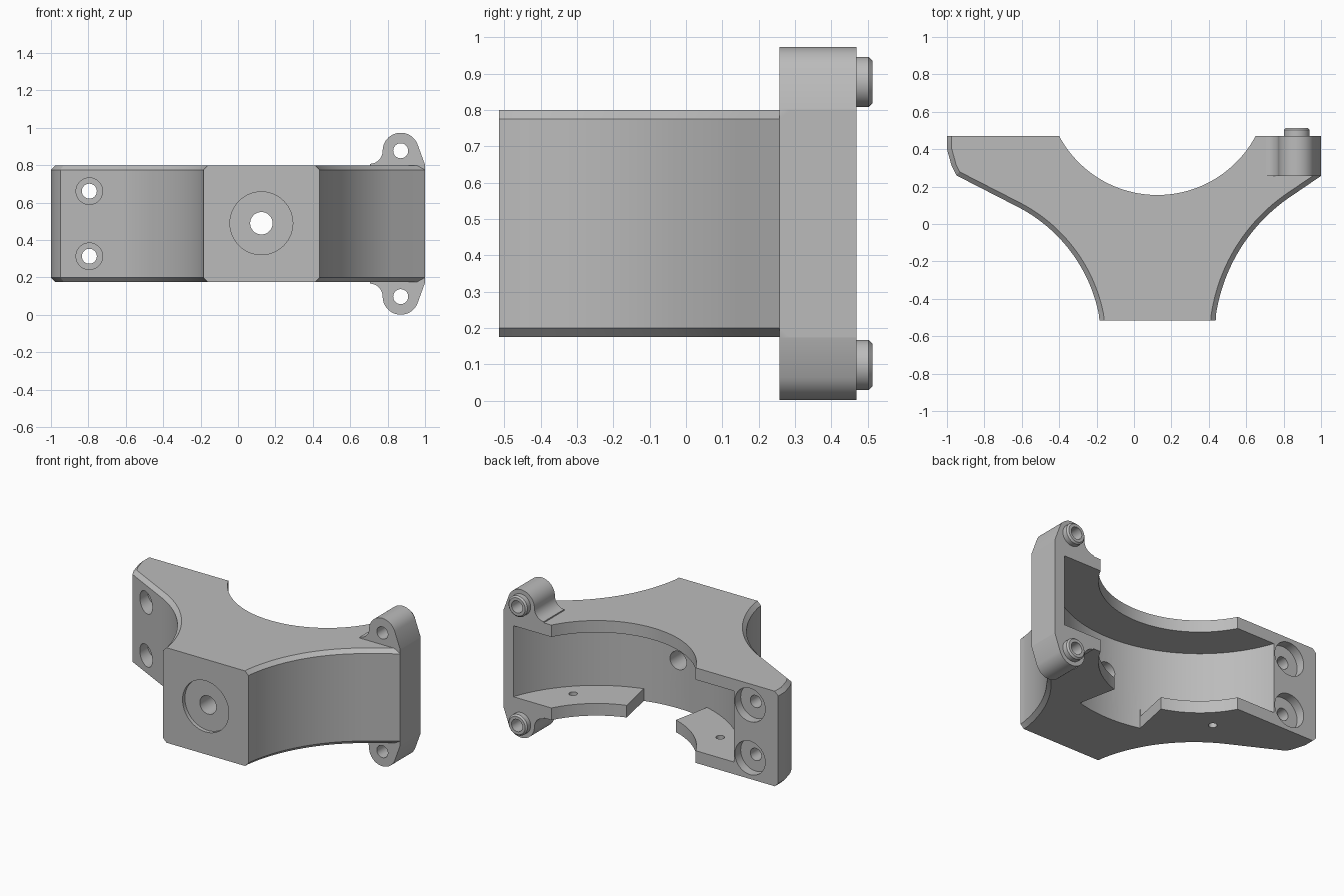
import bpy, bmesh
from math import cos, sin, radians

cube = bpy.data.objects.get("Cube")
if cube:
    bpy.data.objects.remove(cube, do_unlink=True)

grey = bpy.data.materials.new("plain_grey")
grey.use_nodes = True
grey.diffuse_color = (0.5, 0.5, 0.5, 1)
grey.node_tree.nodes["Principled BSDF"].inputs["Base Color"].default_value = (0.5, 0.5, 0.5, 1)

MID_Z, BACK, FRONT = 0.4875, 0.47, -0.515
LOW, HIGH = 0.175, 0.8
AXIS_X, AXIS_Y = 0.125, 0.75   # shared centre of bore and pocket


def arc(cx, cy, r, a0, a1, n=32):
    steps = [radians(a0 + (a1 - a0) * i / n) for i in range(n + 1)]
    return [(cx + r * cos(a), cy + r * sin(a)) for a in steps]


def circle(cx, cy, r, n=48):
    return arc(cx, cy, r, 0, 360, n)[:-1]


def prism(name, outline, lo, hi, axis="z", bevel=0, rule=None):
    """Extrude an outline along z (xy points) or y (xz points), bevelling edges picked by rule."""
    bm = bmesh.new()
    place = (lambda p, t: (p[0], p[1], t)) if axis == "z" else (lambda p, t: (p[0], t, p[1]))
    rings = [[bm.verts.new(place(p, t)) for p in outline] for t in (lo, hi)]
    n = len(outline)
    for ring in rings:
        bm.faces.new(ring)
    for i in range(n):
        j = (i + 1) % n
        bm.faces.new((rings[0][i], rings[0][j], rings[1][j], rings[1][i]))
    bmesh.ops.recalc_face_normals(bm, faces=bm.faces[:])
    if bevel:
        picked = [e for e in bm.edges if rule(*(v.co for v in e.verts))]
        bmesh.ops.bevel(bm, geom=picked, offset=bevel, segments=1, affect="EDGES")
    mesh = bpy.data.meshes.new(name)
    bm.to_mesh(mesh)
    bm.free()
    obj = bpy.data.objects.new(name, mesh)
    obj.data.materials.append(grey)
    bpy.context.collection.objects.link(obj)
    return obj


def combine(target, other, operation):
    mod = target.modifiers.new(operation.lower(), "BOOLEAN")
    mod.operation, mod.object, mod.solver = operation, other, "EXACT"
    bpy.context.view_layer.objects.active = target
    bpy.ops.object.modifier_apply(modifier=mod.name)
    bpy.data.objects.remove(other, do_unlink=True)


# Main body: plan outline with the bore at the back and two concave flanks
bore = arc(AXIS_X, AXIS_Y, 0.595, 208, 332, 48)
bore[0], bore[-1] = (-0.4, BACK), (0.65, BACK)
right_flank = arc(1.356, -0.623, 0.928, 125, 173.2)
left_flank = arc(-1.0, -0.645, 0.828, 9.4, 62.6)
outline = (bore + [(1, BACK), (1, 0.257)] + right_flank[:-1] + [(0.437, FRONT)]
           + [(-0.185, FRONT)] + left_flank[1:] + [(-0.95, 0.26), (-0.975, 0.31), (-1, 0.4), (-1, BACK)])


def flank_rim(a, b):
    flat = abs(a.z - b.z) < 1e-5
    at_front = max(a.y, b.y) < FRONT + 1e-4
    at_back = min(a.y, b.y) > BACK - 1e-4
    mid_x, mid_y = (a.x + b.x) / 2, (a.y + b.y) / 2
    in_bore = (mid_x - AXIS_X) ** 2 + (mid_y - AXIS_Y) ** 2 < 0.6 ** 2
    right_end = min(a.x, b.x) > 0.999
    return flat and not (at_front or at_back or in_bore or right_end)


body = prism("bracket_body", outline, LOW, HIGH, bevel=0.025, rule=flank_rim)

# Clamp bar with a rounded ear above and below
ear_z = 0.39   # ear centre, measured from mid height
upper = ([(1, 0.315)] + arc(0.87, ear_z, 0.0965, 20, 180, 24)
         + arc(0.7035, ear_z, 0.07, 0, -88, 12) + [(0.7035, 0.29)])
ears = [(x, MID_Z + z) for x, z in upper] + [(x, MID_Z - z) for x, z in reversed(upper)]
combine(body, prism("ear_bar", ears, 0.257, BACK, "y"), "UNION")

# Locating bosses on the back of the ears
for side in (1, -1):
    boss = prism("boss", circle(0.87, MID_Z + side * ear_z, 0.069), 0.4, 0.513, "y",
                 0.01, lambda a, b: min(a.y, b.y) > 0.51)
    combine(body, boss, "UNION")

# Pocket between the plates, and the notch through the lower plate
cutters = [prism("pocket", circle(AXIS_X, AXIS_Y, 0.85, 128), 0.255, 0.722)]
notch = arc(AXIS_X, AXIS_Y, 0.85, 254.3, 285.7, 16) + [(AXIS_X + 0.155, 0.3), (AXIS_X - 0.155, 0.3)]
cutters.append(prism("notch", notch, 0.1, 0.3))

# Central hole with its shallow front recess
cutters.append(prism("centre_hole", circle(AXIS_X, 0.49, 0.06), -0.7, 0.1, "y"))
cutters.append(prism("centre_recess", circle(AXIS_X, 0.49, 0.168, 64), -0.7, -0.49, "y"))

for side in (1, -1):
    # Ear holes
    cutters.append(prism("ear_hole", circle(0.87, MID_Z + side * ear_z, 0.04), 0.1, 0.7, "y"))
    # Bolt holes at the far end, counterbored from both faces
    z = MID_Z + side * 0.174
    for radius, lo, hi in ((0.04, 0, 0.7), (0.071, 0, 0.3), (0.11, 0.41, 0.7)):
        cutters.append(prism("bolt_hole", circle(-0.795, z, radius), lo, hi, "y"))
    # Small holes in the lower plate
    cutters.append(prism("plate_hole", circle(AXIS_X + side * 0.535, 0.23, 0.026, 24), 0.1, 0.35))

for cutter in cutters:
    combine(body, cutter, "DIFFERENCE")

bpy.ops.object.select_all(action="DESELECT")
body.select_set(True)
bpy.context.view_layer.objects.active = body
bpy.ops.object.shade_smooth_by_angle(angle=radians(25))
